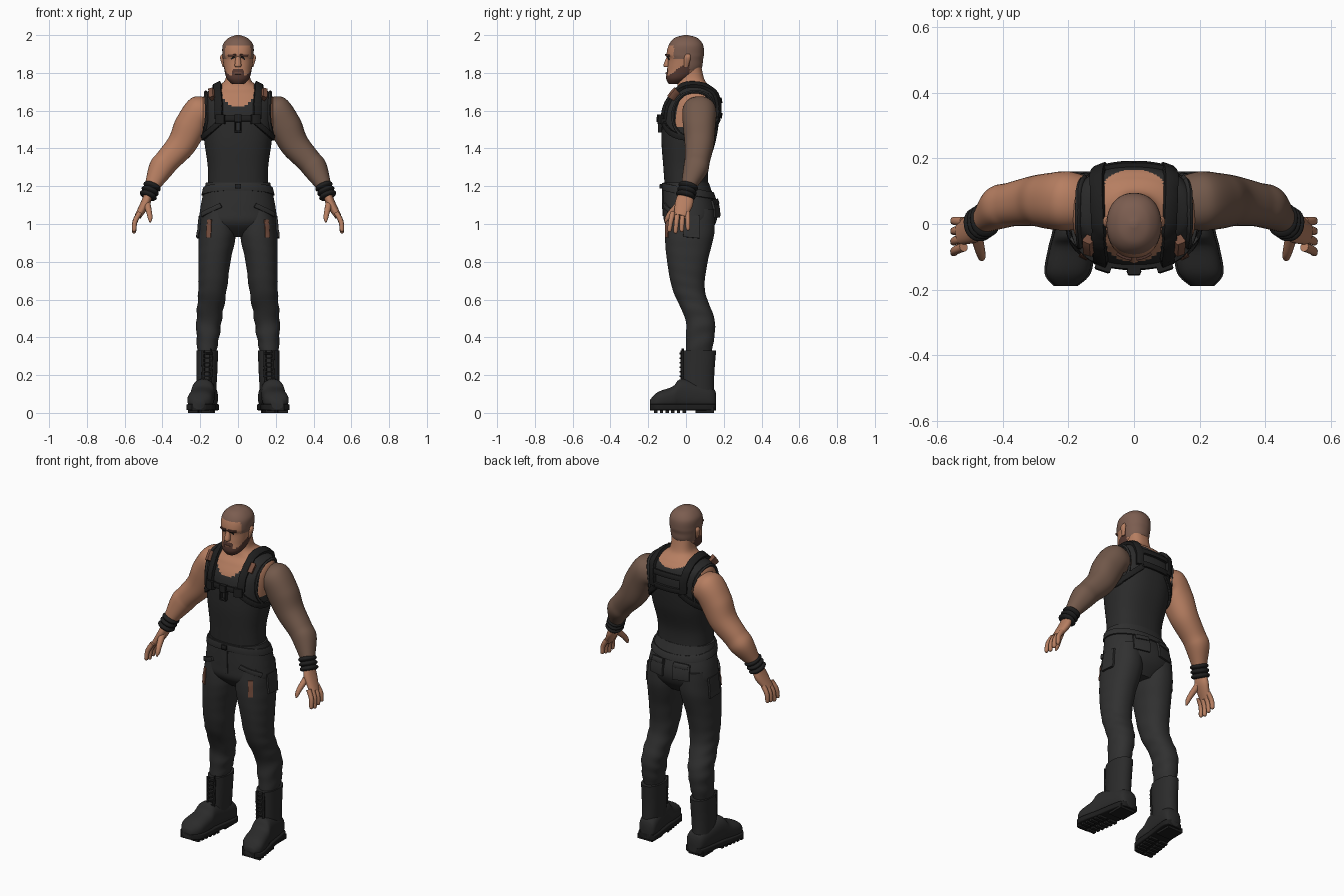
import bpy, bmesh, math
from math import cos, sin, pi, tau
from mathutils import Vector
from mathutils.bvhtree import BVHTree
from mathutils.geometry import interpolate_bezier

cube = bpy.data.objects.get("Cube")
if cube:
    bpy.data.objects.remove(cube)


def material(name, red, green, blue):
    mat = bpy.data.materials.new(name)
    mat.use_nodes = True
    mat.diffuse_color = (red, green, blue, 1)
    mat.node_tree.nodes["Principled BSDF"].inputs["Base Color"].default_value = mat.diffuse_color
    return mat


def grey(name, value):
    return material(name, value, value, value)


SKIN = material("tan skin", .47, .21, .12)
INK = material("inked skin", .17, .1, .07)
HAIR = material("cropped hair", .2, .11, .08)
BEARD = material("beard brown", .09, .04, .03)
PATCH = material("ripped patch", .19, .08, .05)
CLOTH = grey("shirt and boot charcoal", .024)
PANTS = grey("trouser charcoal", .03)
LEATHER = grey("black leather", .013)


def smooth_path(items, steps):
    """Resample tuples of vectors along a smooth curve through them."""
    last, out = len(items) - 1, []
    for i in range(last):
        before, start, end, after = (items[min(max(i + k, 0), last)] for k in (-1, 0, 1, 2))
        parts = [interpolate_bezier(q, q + (r - p) / 6, r - (w - q) / 6, r, steps + 1)
                 for p, q, r, w in zip(before, start, end, after)]
        out += list(zip(*parts))[:steps]
    return out + [items[last]]


def signed_power(value, power):
    return math.copysign(abs(value) ** power, value)


def loft(name, rings, mats, rule=None, sides=32, steps=5, square=2.2, ripple=None):
    """Skin rings of (centre, half axis, half axis); returns a surface tree."""
    bm, rows = bmesh.new(), []
    for centre, u, v in smooth_path(rings, steps):
        row = []
        for k in range(sides):
            angle = (k + .5) * tau / sides
            offset = u * signed_power(cos(angle), 2 / square) + v * signed_power(sin(angle), 2 / square)
            scale = ripple(centre.z, angle) if ripple else 1
            row.append(bm.verts.new(centre + offset * scale))
        rows.append(row)
    for low, high in zip(rows, rows[1:]):
        for k in range(sides):
            bm.faces.new((low[k - 1], low[k], high[k], high[k - 1]))
    bm.faces.new(rows[0])
    bm.faces.new(rows[-1])
    bmesh.ops.recalc_face_normals(bm, faces=bm.faces)
    bm.normal_update()
    if rule:
        for face in bm.faces:
            face.material_index = rule(face.calc_center_median())
    tree = BVHTree.FromBMesh(bm)
    mesh = bpy.data.meshes.new(name)
    bm.to_mesh(mesh)
    bm.free()
    for mat in mats if isinstance(mats, list) else [mats]:
        mesh.materials.append(mat)
    mesh.shade_smooth()
    mesh.set_sharp_from_angle(angle=pi / 4)
    bpy.context.collection.objects.link(bpy.data.objects.new(name, mesh))
    return tree


def slab(z, x_min, x_max, y_min, y_max):
    """Horizontal ring from its extents."""
    centre = Vector((x_min + x_max, y_min + y_max, z * 2)) / 2
    return centre, Vector((x_max - x_min, 0, 0)) / 2, Vector((0, y_max - y_min, 0)) / 2


def even(z, half, y_min, y_max):
    return slab(z, -half, half, y_min, y_max)


def limb(rows, flat=1):
    """Rings along a path of (x, y, z, radius); flat widens them in depth."""
    points, out = [Vector(row[:3]) for row in rows], []
    for i, row in enumerate(rows):
        along = (points[min(i + 1, len(points) - 1)] - points[max(i - 1, 0)]).normalized()
        across = Vector((0, 1, 0)).cross(along).normalized()
        out.append((points[i], across * row[3], along.cross(across) * row[3] * flat))
    return out


def flip(rings, sign):
    return [tuple(Vector((p.x * sign, p.y, p.z)) for p in ring) for ring in rings]


def hoop(centre, u, v, turn):
    """Points round an elliptical arc."""
    count = 12
    return [Vector(centre) + Vector(u) * cos(turn * k / count) + Vector(v) * sin(turn * k / count)
            for k in range(count + 1)]


def strap(name, tree, points, width=.03, thick=.014, mat=LEATHER, sign=1):
    """Flat band laid over a surface."""
    path = smooth_path(flip([(Vector(p),) for p in points], sign), 8)
    hits = [tree.find_nearest(p[0])[:2] for p in path]
    rings = []
    for i, (point, normal) in enumerate(hits):
        along = hits[min(i + 1, len(hits) - 1)][0] - hits[max(i - 1, 0)][0]
        rings.append((point + normal * thick * .4, normal.cross(along).normalized() * width / 2,
                      normal * thick * .6))
    loft(name, rings, mat, sides=8, steps=1, square=8)


def box(name, centre, size, mat):
    x, y, z = (Vector(axis) * length / 2 for axis, length in zip(((1, 0, 0), (0, 1, 0), (0, 0, 1)), size))
    loft(name, [(Vector(centre) - z, x, y), (Vector(centre) + z, x, y)], mat, sides=4, steps=1, square=40)


# Torso with tank top
def tank_rule(p):
    depth = .11 if p.y < .05 else .04
    scoop = (p.x / .095) ** 2 + ((1.73 - p.z) / depth) ** 2 < 1 or p.z > 1.73
    armhole = abs(p.x) > .17 and p.z > 1.52
    return 0 if scoop or armhole else 1


torso = loft("torso", [even(1.17, .16, -.11, .12), even(1.3, .16, -.12, .12), even(1.45, .18, -.13, .16),
                       even(1.6, .19, -.12, .18), even(1.68, .18, -.08, .17), even(1.72, .13, -.05, .14),
                       even(1.76, .07, -.04, .1), even(1.84, .06, -.02, .08)],
             [SKIN, CLOTH], tank_rule, sides=72, steps=10, square=2.4)


# Head with cropped hair and beard
def head_rule(p):
    hairline = 1.945 if p.y < -.065 else 1.875 if p.y < .02 else 1.815
    if p.z > hairline:
        return 1
    jaw = p.z < 1.79 + max(0, p.y + .085) * .75
    moustache = abs(p.x) < .03 and p.z < 1.82 and p.y < -.07
    return 2 if p.y < .02 and (jaw or moustache) else 0


head = loft("head", [even(1.74, .03, -.09, -.03), even(1.77, .06, -.105, .02), even(1.82, .073, -.1, .08),
                     even(1.87, .08, -.095, .09), even(1.9, .083, -.103, .095), even(1.95, .08, -.09, .09),
                     even(1.985, .05, -.06, .06), even(2, .01, -.01, .01)],
            [SKIN, HAIR, BEARD], head_rule, sides=64, steps=8)
loft("nose", [even(1.83, .01, -.11, -.08), even(1.84, .018, -.12, -.08), even(1.89, .01, -.1, -.08)], SKIN)
strap("lips", head, [(-.02, -.12, 1.8), (.02, -.12, 1.8)], .01, .006, PATCH)

# Trouser seat and waistband
seat = loft("trouser_seat", [even(.93, .1, -.04, .1), even(1, .195, -.11, .155), even(1.08, .2, -.12, .165),
                             even(1.22, .17, -.12, .12)], PANTS, sides=64, steps=8)
strap("waistband", seat, hoop((0, 0, 1.2), (0, -.3, 0), (.3, 0, 0), tau), .04, .008, PANTS)
strap("fly", seat, [(.01, -.2, 1.18), (.01, -.2, 1.04)], .012, .006, PANTS)
strap("belt_buckle", seat, [(-.02, -.2, 1.2), (.02, -.2, 1.2)], .025, .02)


def creases(z, angle):
    low = max(0, min(1, (.75 - z) * 5))
    return 1 + (.008 + .03 * low) * sin(z * 75 + 2 * sin(angle + z * 9)) * (.6 + .4 * cos(angle * 2))


for side, sign in (("left_", 1), ("right_", -1)):
    # Ears, brows and eyes
    loft(side + "ear", flip([slab(1.83, .07, .08, -.01, .01), slab(1.88, .07, .095, -.01, .025),
                             slab(1.9, .07, .085, 0, .02)], sign), SKIN)
    strap(side + "brow", head, [(.01, -.13, 1.89), (.06, -.1, 1.89)], .01, .008, BEARD, sign)
    strap(side + "eye", head, [(.02, -.13, 1.87), (.045, -.11, 1.87)], .008, .003, LEATHER, sign)

    # Arm with deltoid, biceps and forearm
    loft(side + "arm", flip(limb([(.12, .06, 1.58, .075), (.2, .07, 1.59, .09), (.25, .07, 1.52, .086),
                                  (.3, .07, 1.42, .077), (.37, .06, 1.34, .067), (.41, .05, 1.29, .065),
                                  (.46, .01, 1.19, .037), (.48, 0, 1.14, .03)]), sign),
         INK if sign > 0 else SKIN, sides=40, steps=8)

    # Wrist wrap with three bulging bands
    top, bottom = Vector((.45, .015, 1.21)), Vector((.48, -.005, 1.14))
    wrap = [(*top.lerp(bottom, k / 12), .038 + .01 * abs(sin(pi * k / 4))) for k in range(13)]
    loft(side + "wrist_band", flip(limb(wrap, 1.1), sign), LEATHER, steps=2)

    # Hand and fingers
    loft(side + "palm", flip(limb([(.475, 0, 1.16, .02), (.49, -.01, 1.11, .025), (.53, -.03, 1.04, .018)], 1.9),
                             sign), SKIN)
    for k in range(4):
        y, length = -.07 + k * .026, .1 - .008 * abs(k - 1)
        loft(side + "finger", flip(limb([(.52, y, 1.06, .014), (.545, y * 1.15, 1.06 - length * .5, .013),
                                         (.55, y * 1.25, 1.06 - length, .011),
                                         (.55, y * 1.25, 1.05 - length, .004)]), sign), SKIN, sides=12)
    loft(side + "thumb", flip(limb([(.485, -.02, 1.12, .02), (.47, -.08, 1.06, .015), (.465, -.1, 1.03, .012),
                                    (.465, -.11, 1.01, .004)]), sign), SKIN, sides=12)

    # Harness straps and shirt edge
    strap(side + "shoulder_strap", torso, hoop((.12, .03, 1.56), (0, -.2, 0), (0, 0, .2), pi), .042, .018,
          sign=sign)
    strap(side + "side_strap", torso, hoop((.1, .03, 1.55), (0, -.2, 0), (.15, 0, -.1), pi), sign=sign)
    strap(side + "armhole_trim", torso, hoop((.18, .05, 1.58), (0, .13, 0), (0, 0, .13), tau), .014, .012,
          CLOTH, sign)
    strap(side + "shoulder_patch", torso, [(.14, -.09, 1.67), (.14, -.05, 1.71)], .03, .036, PATCH, sign)
    strap(side + "buckle", torso, [(.1, -.15, 1.58), (.1, -.15, 1.53)], .05, .03, sign=sign)

    # Trouser leg, rip and pockets
    leg = loft(side + "trouser_leg", flip([
        slab(1.08, .02, .19, -.1, .15), slab(.95, .01, .206, -.112, .15), slab(.8, .04, .21, -.1, .115),
        slab(.65, .06, .21, -.07, .1), slab(.5, .085, .22, -.005, .15), slab(.4, .1, .22, 0, .15),
        slab(.3, .12, .21, 0, .13)], sign), PANTS, sides=48, steps=10, ripple=creases)
    strap(side + "rip", leg, [(.17, -.13, 1.03), (.17, -.13, .93)], .028, .006, PATCH, sign)
    strap(side + "front_pocket", seat, [(.1, -.15, 1.1), (.2, -.05, 1.05)], .025, .012, PANTS, sign)
    strap(side + "side_pocket", leg, [(.24, .03, 1.05), (.24, .03, .93)], .09, .012, PANTS, sign)
    strap(side + "back_pocket", seat, [(.09, .2, 1.14), (.09, .2, 1.03)], .1, .012, PANTS, sign)
    strap(side + "back_pocket_flap", seat, [(.04, .2, 1.13), (.14, .2, 1.13)], .03, .02, PANTS, sign)

    # Boot: shaft, foot, sole, heel, lugs and laces
    shaft = loft(side + "boot_shaft", flip([slab(.05, .12, .22, -.02, .15), slab(.2, .11, .22, -.02, .15),
                                            slab(.33, .105, .22, -.02, .16)], sign), CLOTH)
    foot, sole = [], []
    for y, half, height in ((.16, .03, .1), (.13, .055, .14), (-.02, .06, .18), (-.07, .065, .14),
                            (-.15, .065, .11), (-.19, .03, .07)):
        x = .18 - .15 * y
        foot.append((Vector((x, y, height / 2 + .01)), Vector((half, 0, 0)), Vector((0, 0, height / 2 - .01))))
        sole.append((Vector((x, y, .03)), Vector((half + .006, 0, 0)), Vector((0, 0, .017))))
    loft(side + "boot_foot", flip(foot, sign), CLOTH, square=2.5)
    loft(side + "boot_sole", flip(sole, sign), LEATHER, square=8)
    box(side + "boot_heel", (.17 * sign, .1, .014), (.1, .1, .028), LEATHER)
    for k in range(6):
        y = -.16 + k * .03
        for shift in (-.035, .035):
            box(side + "sole_lug", ((.18 - .15 * y + shift) * sign, y, .01), (.05, .018, .02), LEATHER)
    for k in range(7):
        z = .17 + k * .024
        strap(side + "lace", shaft, [(.13, -.05, z), (.19, -.05, z)], .009, .016, sign=sign)
    for x in (.13, .2):
        strap(side + "lace_facing", shaft, [(x, -.05, .33), (x, -.05, .15)], .014, .012, sign=sign)

# Centre harness parts
strap("chest_strap", torso, [(-.11, -.15, 1.56), (.11, -.15, 1.56)])
strap("chest_buckle", torso, [(0, -.16, 1.58), (0, -.16, 1.54)], .04, .03)
for x in (-.018, .018):
    strap("loop_side", torso, [(x, -.16, 1.54), (x, -.16, 1.49)], .01, .02)
strap("loop_base", torso, [(-.02, -.16, 1.49), (.02, -.16, 1.49)], .01, .02)
for z in (1.57, 1.66):
    strap("back_strap", torso, [(-.12, .22, z), (.12, .22, z)])
